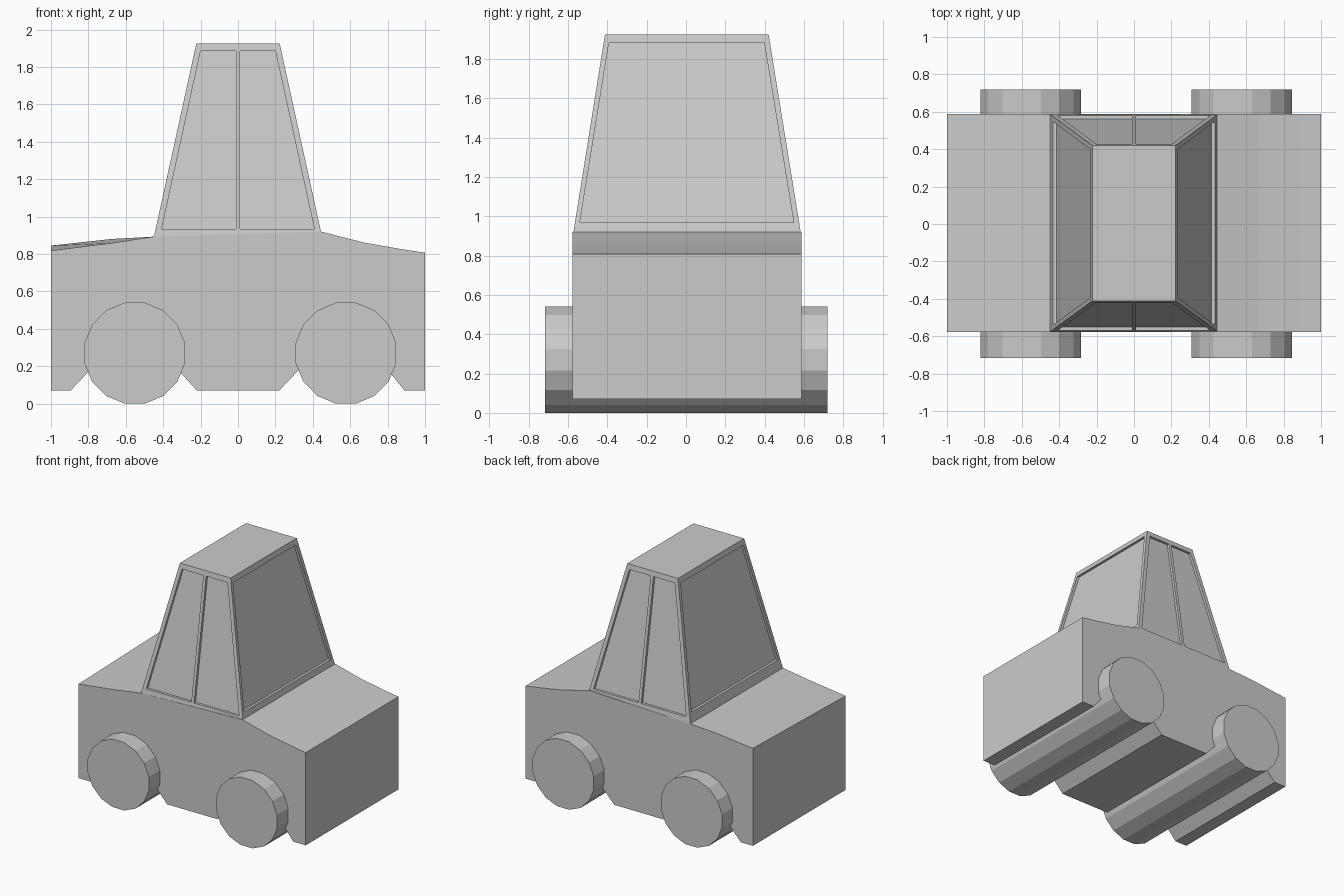
import bpy, bmesh, math
from mathutils import Vector

if "Cube" in bpy.data.objects:
    bpy.data.objects.remove(bpy.data.objects["Cube"])


def lerp(a, b, t):
    return a + (b - a) * t


def finish(name, bm):
    bmesh.ops.recalc_face_normals(bm, faces=bm.faces)
    mesh = bpy.data.meshes.new(name)
    bm.to_mesh(mesh)
    bm.free()
    ob = bpy.data.objects.new(name, mesh)
    bpy.context.collection.objects.link(ob)
    return ob


def prism(bm, ring_a, ring_b):
    """Closed solid between two matching rings of points."""
    a = [bm.verts.new(p) for p in ring_a]
    b = [bm.verts.new(p) for p in ring_b]
    bm.faces.new(a)
    bm.faces.new(b[::-1])
    for i in range(len(a)):
        j = (i + 1) % len(a)
        bm.faces.new((a[i], b[i], b[j], a[j]))


# Body: side profile with wheel notches, far rear corner slightly raised
lower = [(-1, .07), (-.895, .07), (-.80, .17), (-.31, .17), (-.22, .07),
         (.22, .07), (.325, .18), (.81, .17), (.89, .07), (1, .07)]
front_top = [(1, .807), (.88, .825), (.67, .862), (.443, .92)]
near_top = [(-.45, .893), (-.68, .858), (-1, .818)]
far_top = [(-.45, .893), (-.68, .88), (-1, .845)]
Y0, Y1 = -.577, .588
bm = bmesh.new()
prism(bm, [(x, Y0, z) for x, z in lower + front_top + near_top],
      [(x, Y1, z) for x, z in lower + front_top + far_top])
bmesh.ops.triangulate(bm, faces=[f for f in bm.faces if len(f.verts) == 4])
finish("body", bm)

# Wheels: one full-width roller per axle
for name, x in (("rear_wheels", -.552), ("front_wheels", .577)):
    sides, r = 16, .274
    ring = [(x + r * math.cos((i + .5) * math.tau / sides),
             .27 + .2753 * math.sin((i + .5) * math.tau / sides))
            for i in range(sides)]
    bm = bmesh.new()
    prism(bm, [(u, -.717, v) for u, v in ring], [(u, .72, v) for u, v in ring])
    finish(name, bm)

# Cabin: tapered block
ZB, ZT = .89, 1.925
BX, TX = .45, .223
bm = bmesh.new()
prism(bm, [(-BX, Y0, ZB), (BX, Y0, ZB), (BX, Y1, ZB), (-BX, Y1, ZB)],
      [(-TX, -.412, ZT), (TX, -.412, ZT), (TX, .42, ZT), (-TX, .42, ZT)])
cabin = finish("cabin", bm)

# Window recesses: cutters that follow the sloping cabin walls
D = .02
end_window = [(-.54, .967), (.548, .967), (.398, 1.882), (-.392, 1.882)]
side_window = [(.012, .935), (.408, .935), (.2, 1.885), (.012, 1.885)]
bm = bmesh.new()
for s in (-1, 1):
    pts = [Vector((s * lerp(BX, TX, (z - ZB) / (ZT - ZB)), y, z)) for y, z in end_window]
    off = Vector((D, 0, 0))
    prism(bm, [p - off for p in pts], [p + off for p in pts])
    base, top = (Y0, -.412) if s < 0 else (Y1, .42)
    for m in (-1, 1):
        pts = [Vector((m * x, lerp(base, top, (z - ZB) / (ZT - ZB)), z)) for x, z in side_window]
        off = Vector((0, D, 0))
        prism(bm, [p - off for p in pts], [p + off for p in pts])
cutter = finish("window_cutter", bm)
cutter.hide_render = True
cutter.hide_viewport = True
mod = cabin.modifiers.new("windows", 'BOOLEAN')
mod.operation = 'DIFFERENCE'
mod.solver = 'EXACT'
mod.object = cutter
